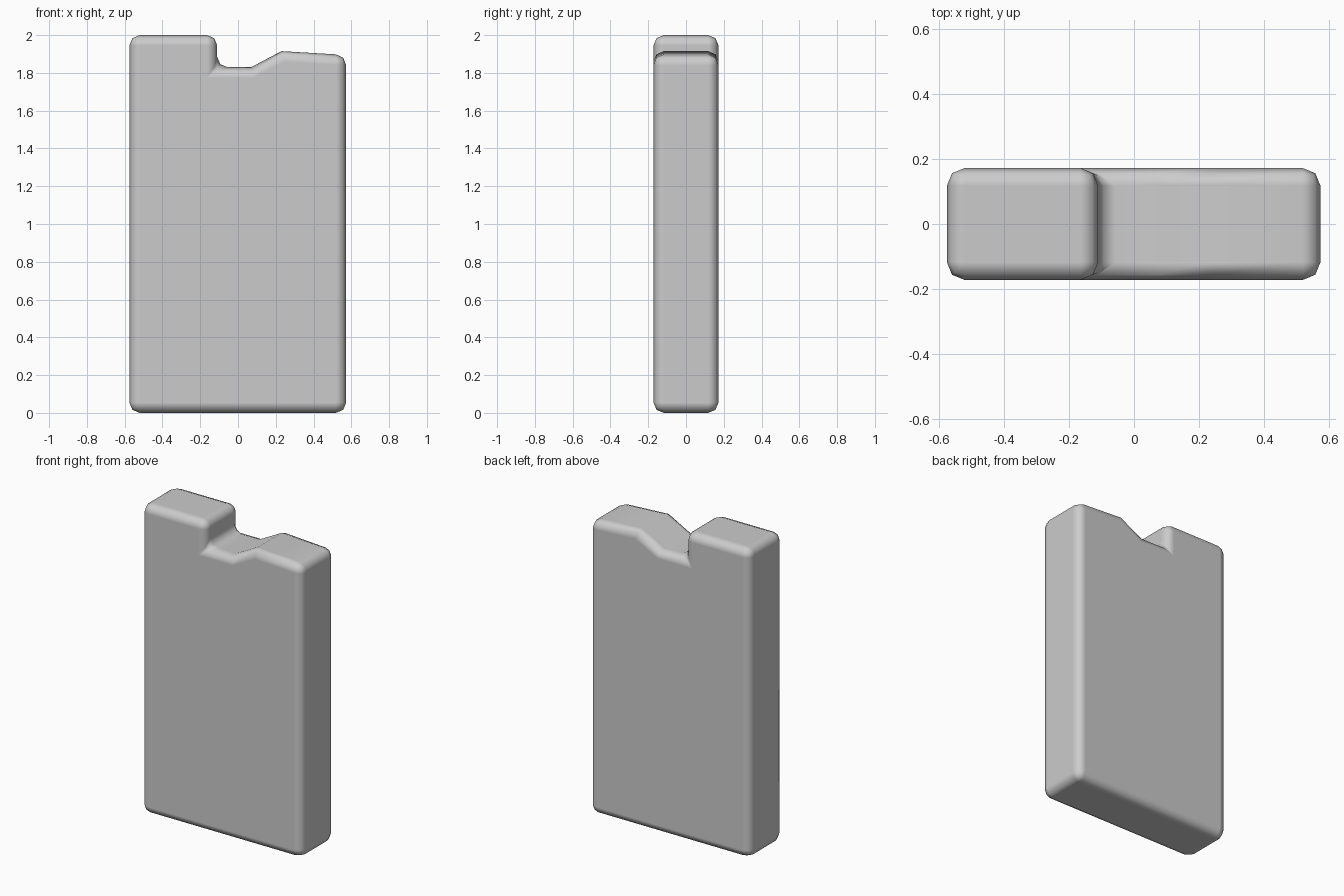
import bpy, bmesh

if "Cube" in bpy.data.objects:
    bpy.data.objects.remove(bpy.data.objects["Cube"])

# Front outline of the slab (x, z), with the stepped notch on top
outline = [(-0.575, 0), (0.573, 0), (0.573, 1.895), (0.23, 1.915),
           (0.07, 1.83), (-0.11, 1.83), (-0.11, 2.0), (-0.575, 2.0)]
half_depth = 0.172

bm = bmesh.new()
front = bm.faces.new([bm.verts.new((x, -half_depth, z)) for x, z in outline])
extruded = bmesh.ops.extrude_face_region(bm, geom=[front], use_keep_orig=True)
back = [v for v in extruded["geom"] if isinstance(v, bmesh.types.BMVert)]
bmesh.ops.translate(bm, verts=back, vec=(0, 2 * half_depth, 0))
bmesh.ops.recalc_face_normals(bm, faces=bm.faces)
mesh = bpy.data.meshes.new("notched_slab")
bm.to_mesh(mesh)
bm.free()

slab = bpy.data.objects.new("notched_slab", mesh)
bpy.context.collection.objects.link(slab)
for poly in mesh.polygons:
    poly.use_smooth = True

# Rounded rims; the shallow slope breaks on top stay sharp
bevel = slab.modifiers.new("rounded_edges", "BEVEL")
bevel.width = 0.055
bevel.segments = 2
bevel.limit_method = "ANGLE"
bevel.angle_limit = 0.7
bevel.harden_normals = True
